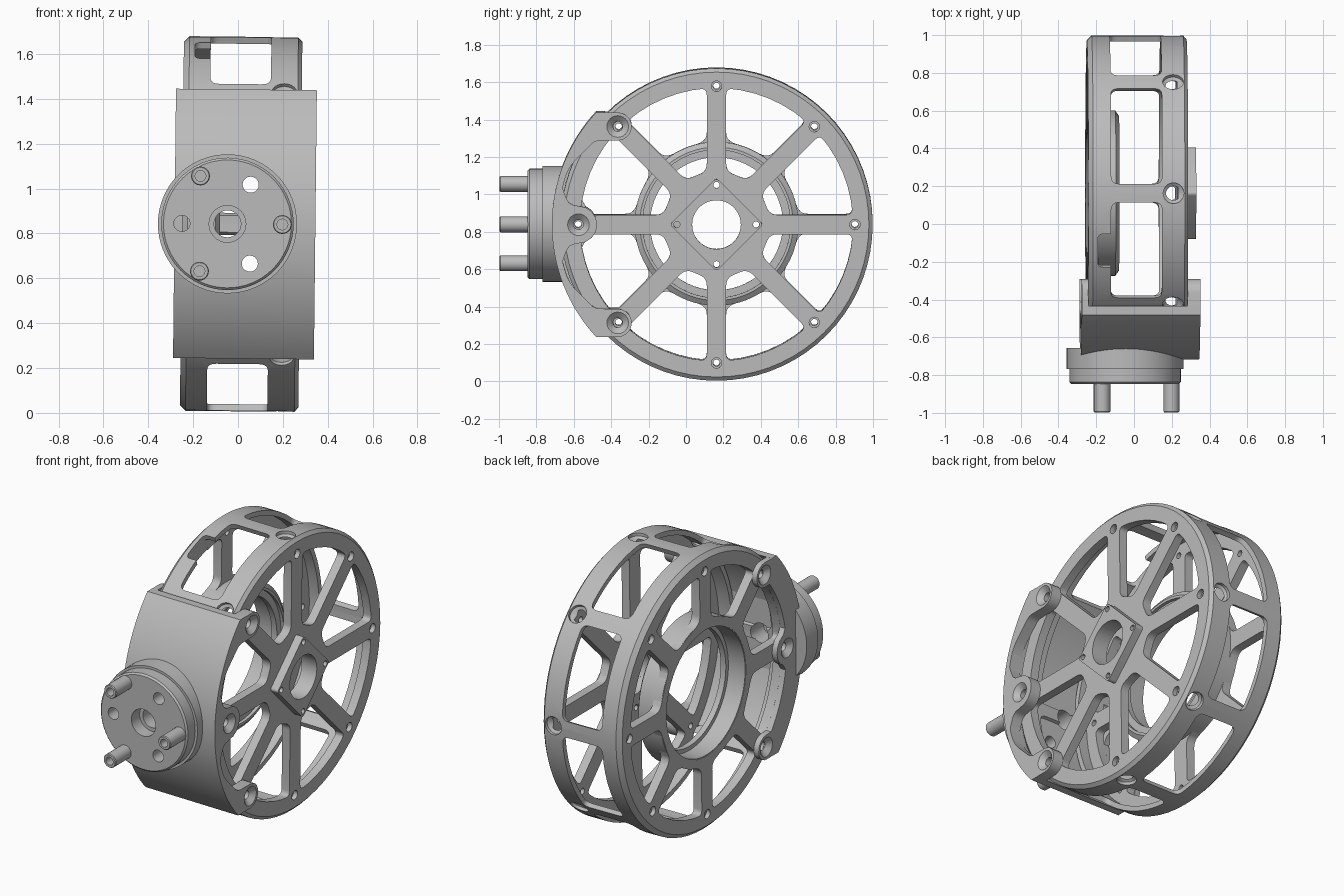
import bpy, bmesh, math
from math import sin, cos, asin, pi, radians
from mathutils import Matrix, Vector

cube = bpy.data.objects.get("Cube")
if cube:
    bpy.data.objects.remove(cube, do_unlink=True)

grey = bpy.data.materials.new("light grey metal")
grey.use_nodes = True
grey.diffuse_color = (0.5, 0.5, 0.5, 1)
grey.node_tree.nodes["Principled BSDF"].inputs["Base Color"].default_value = (0.5, 0.5, 0.5, 1)

# Local z becomes the wheel axle (x), the forward direction (-y) or a radial direction
AXLE = Matrix(((0, 0, 1, 0), (1, 0, 0, 0), (0, 1, 0, 0), (0, 0, 0, 1)))
FORWARD = Matrix.Rotation(pi / 2, 4, 'X')
ANGLES = [k * pi / 4 for k in range(8)]
R = 0.835
parts = []


def radial(t):
    return Matrix.Rotation(t - pi / 2, 4, 'X')


def polar(r, t):
    return (r * cos(t), r * sin(t))


def at(frame, a, b):
    return frame @ Matrix.Translation((a, b, 0))


def rounded(pts):
    """Round the corners of (a, b, size) points; size 0 keeps a point."""
    out = []
    for i, (a, b, d) in enumerate(pts):
        p = Vector((a, b))
        if not d:
            out.append(p)
            continue
        s = p + (Vector(pts[i - 1][:2]) - p).normalized() * d
        e = p + (Vector(pts[(i + 1) % len(pts)][:2]) - p).normalized() * d
        for j in range(6):
            f = j / 5
            out.append(s * (1 - f) ** 2 + p * 2 * f * (1 - f) + e * f * f)
    return out


def prism(bm, pts, lo, hi, frame):
    rings = [[bm.verts.new(frame @ Vector((p[0], p[1], h))) for p in pts] for h in (lo, hi)]
    n = len(pts)
    bm.faces.new(rings[0])
    bm.faces.new(rings[1])
    for i in range(n):
        j = (i + 1) % n
        bm.faces.new((rings[0][i], rings[0][j], rings[1][j], rings[1][i]))


def lathe(bm, profile, frame, ring=False, n=32):
    """Turn (radius, height) points about local z; a ring closes on itself."""
    rings = [[bm.verts.new(frame @ Vector((*polar(r, 2 * pi * k / n), h))) for k in range(n)]
             for r, h in profile]
    pairs = list(zip(rings, rings[1:]))
    if ring:
        pairs.append((rings[-1], rings[0]))
    else:
        bm.faces.new(rings[0])
        bm.faces.new(rings[-1])
    for a, b in pairs:
        for i in range(n):
            j = (i + 1) % n
            bm.faces.new((a[i], a[j], b[j], b[i]))


def make(name, bm, cutter=False):
    bmesh.ops.recalc_face_normals(bm, faces=bm.faces)
    mesh = bpy.data.meshes.new(name)
    bm.to_mesh(mesh)
    bm.free()
    obj = bpy.data.objects.new(name, mesh)
    bpy.context.collection.objects.link(obj)
    mesh.materials.append(grey)
    if cutter:
        obj.hide_render = True
    else:
        parts.append(obj)
    return obj


def cut(cutter, *objs):
    for obj in objs:
        mod = obj.modifiers.new("cut", 'BOOLEAN')
        mod.operation = 'DIFFERENCE'
        mod.solver = 'EXACT'
        mod.use_self = True
        mod.object = cutter
        bpy.context.view_layer.objects.active = obj
        bpy.ops.object.modifier_apply(modifier=mod.name)
    bpy.data.objects.remove(cutter, do_unlink=True)


def turned(name, profile, frame=AXLE, ring=True, n=72):
    bm = bmesh.new()
    lathe(bm, profile, frame, ring, n)
    return make(name, bm)


# Wheel: two face plates joined by a barrel
left_face = turned("spoked_face", [(0.13, 0.225), (R, 0.225), (R, 0.26), (0.815, 0.278), (0.13, 0.278)])
right_face = turned("bearing_face", [(0.385, -0.195), (R, -0.195), (R, -0.225), (0.81, -0.25), (0.385, -0.25)])
barrel = turned("barrel", [(0.805, -0.195), (R, -0.195), (R, 0.225), (0.805, 0.225)])


# Windows between the spokes
def spoke_windows(hub, lo, hi, fillet):
    bm = bmesh.new()
    for t in ANGLES:
        a, b = t + asin(0.052 / hub), t + pi / 4 - asin(0.052 / hub)
        c, d = t + asin(0.052 / 0.73), t + pi / 4 - asin(0.052 / 0.73)
        pts = [(*polar(hub, b), fillet), (*polar(hub, a), fillet)]
        for i in range(7):
            pts.append((*polar(0.73, c + (d - c) * i / 6), 0.035 if i in (0, 6) else 0))
        prism(bm, rounded(pts), lo, hi, AXLE)
    return make("spoke_cutter", bm, True)


cut(spoke_windows(0.29, 0.1, 0.4, 0.04), left_face)
cut(spoke_windows(0.45, -0.4, -0.1, 0.04), right_face)

# Windows through the barrel, with one notch widened towards the bearing side
bm = bmesh.new()
for t in ANGLES:
    w = 0.273
    prism(bm, rounded([(-0.13, -w, 0.04), (0.14, -w, 0.04), (0.14, w, 0.04), (-0.13, w, 0.04)]),
          0.65, 0.9, radial(t + pi / 8))
prism(bm, rounded([(-0.2, -0.095, 0.03), (-0.05, -0.095, 0), (-0.05, 0.095, 0), (-0.2, 0.095, 0.03)]),
      0.65, 0.9, radial(radians(111.5)))
cut(make("barrel_cutter", bm, True), barrel, right_face)

# Axial counterbored bolt holes and radial countersunk holes
bm = bmesh.new()
for t in ANGLES:
    lathe(bm, [(0.028, -0.4), (0.028, -0.225), (0.018, -0.225), (0.018, 0.25), (0.028, 0.25), (0.028, 0.4)],
          at(AXLE, *polar(0.74, t)), n=16)
cut(make("bolt_cutter", bm, True), left_face, right_face)
bm = bmesh.new()
for t in ANGLES:
    lathe(bm, [(0.02, 0.75), (0.025, 0.795), (0.055, 0.815), (0.055, 0.9)], at(radial(t), 0.2, 0), n=20)
cut(make("sink_cutter", bm, True), left_face, barrel)

# Square hub plate with bore and four small holes
bm = bmesh.new()
prism(bm, rounded([(*polar(0.25, k * pi / 2), 0.02) for k in range(4)]), 0.27, 0.328, AXLE)
hub_plate = make("hub_plate", bm)
bm = bmesh.new()
lathe(bm, [(0.13, 0.1), (0.13, 0.4)], AXLE, n=48)
for k in range(4):
    lathe(bm, [(0.017, 0.1), (0.017, 0.4)], at(AXLE, *polar(0.212, k * pi / 2)), n=12)
cut(make("hub_cutter", bm, True), hub_plate, left_face)

# Stepped bearing seat
turned("bearing_seat", [(0.38, -0.248), (0.438, -0.248), (0.438, -0.1), (0.41, -0.08), (0.395, -0.08),
                        (0.395, -0.1), (0.355, -0.1), (0.355, -0.135), (0.38, -0.135)])

# Bracket: curved shell closely wrapping the wheel
end_out, end_in = asin(0.6 / 0.88), asin(0.6 / 0.846)
shell_pts = [polar(0.88, pi + end_out * (i / 16 - 1)) for i in range(33)]
shell_pts += [polar(0.846, pi - end_in * (i / 16 - 1)) for i in range(33)]
bm = bmesh.new()
prism(bm, shell_pts, -0.283, 0.345, AXLE)
shell = make("bracket_shell", bm)

# Bracket cheeks: the left one slim between its lugs, the right one filled to the rim
lugs = [(-0.528, 0.525), (-0.738, 0), (-0.528, -0.525)]
end_lug = [(-0.528 + 0.075 * sin(i * pi / 10), 0.525 + 0.075 * cos(i * pi / 10), 0) for i in range(11)]
mid_lug = [(-0.738 + 0.1 * sin(i * pi / 8), 0.1 * cos(i * pi / 8), 0) for i in range(1, 4)]
slim = [(-0.65, 0.449, 0.03), (-0.78, 0.32, 0.05), (-0.83, 0.21, 0.04), (-0.79, 0.11, 0.03)]
filled = [(*polar(0.73, pi - radians(a)), 0) for a in range(38, 8, -4)]
for name, side, inner, outer, edge in (("left_cheek", 1, 0.276, 0.345, slim),
                                       ("right_cheek", -1, 0.248, 0.283, filled)):
    half = end_lug + edge + mid_lug
    outline = half + [(-0.638, 0, 0)] + [(a, -b, d) for a, b, d in reversed(half)]
    outline += [(*polar(0.878, pi + end_out * (1 - i / 12)), 0) for i in range(25)]
    bm = bmesh.new()
    prism(bm, rounded(outline), side * inner, side * outer, AXLE)
    cheek = make(name, bm)
    bm = bmesh.new()
    for p in lugs:
        lathe(bm, [(0.026, side * 0.2), (0.026, side * (outer - 0.028)),
                   (0.058, side * outer), (0.058, side * 0.4)], at(AXLE, *p), n=24)
    cut(make("lug_cutter", bm, True), cheek, shell)

# Round mounting flange on the front with three hollow pins
CX = -0.047
flange = turned("mounting_flange", [(0.31, 0.82), (0.31, 0.93), (0.295, 0.93), (0.295, 1.0), (0.285, 1.01)],
                at(FORWARD, CX, 0), False, 64)
bm = bmesh.new()
for k in range(3):
    x, z = polar(0.203, pi / 3 + k * 2 * pi / 3)
    lathe(bm, [(0.036, 0.7), (0.036, 1.2)], at(FORWARD, CX + x, z), n=20)
cut(make("flange_cutter", bm, True), flange, shell)
bm = bmesh.new()
lathe(bm, [(0.06, 0.7), (0.06, 0.93), (0.082, 0.93), (0.082, 1.2)], at(FORWARD, CX, 0))
cut(make("centre_cutter", bm, True), flange, shell, barrel)
for k in range(3):
    x, z = polar(0.245, k * 2 * pi / 3)
    turned("flange_pin", [(0.024, 0.9), (0.042, 0.9), (0.042, 1.155), (0.038, 1.16), (0.024, 1.16)],
           at(FORWARD, CX + x, z), True, 24)

# Place the wheel on the ground with its slight lean, and smooth the round surfaces
place = Matrix.Translation((0, 0.163, 0.842)) @ Matrix.Rotation(0.011, 4, 'Y')
bpy.ops.object.select_all(action='DESELECT')
for obj in parts:
    obj.data.transform(place)
    obj.select_set(True)
bpy.context.view_layer.objects.active = parts[0]
bpy.ops.object.shade_smooth_by_angle(angle=radians(30))
